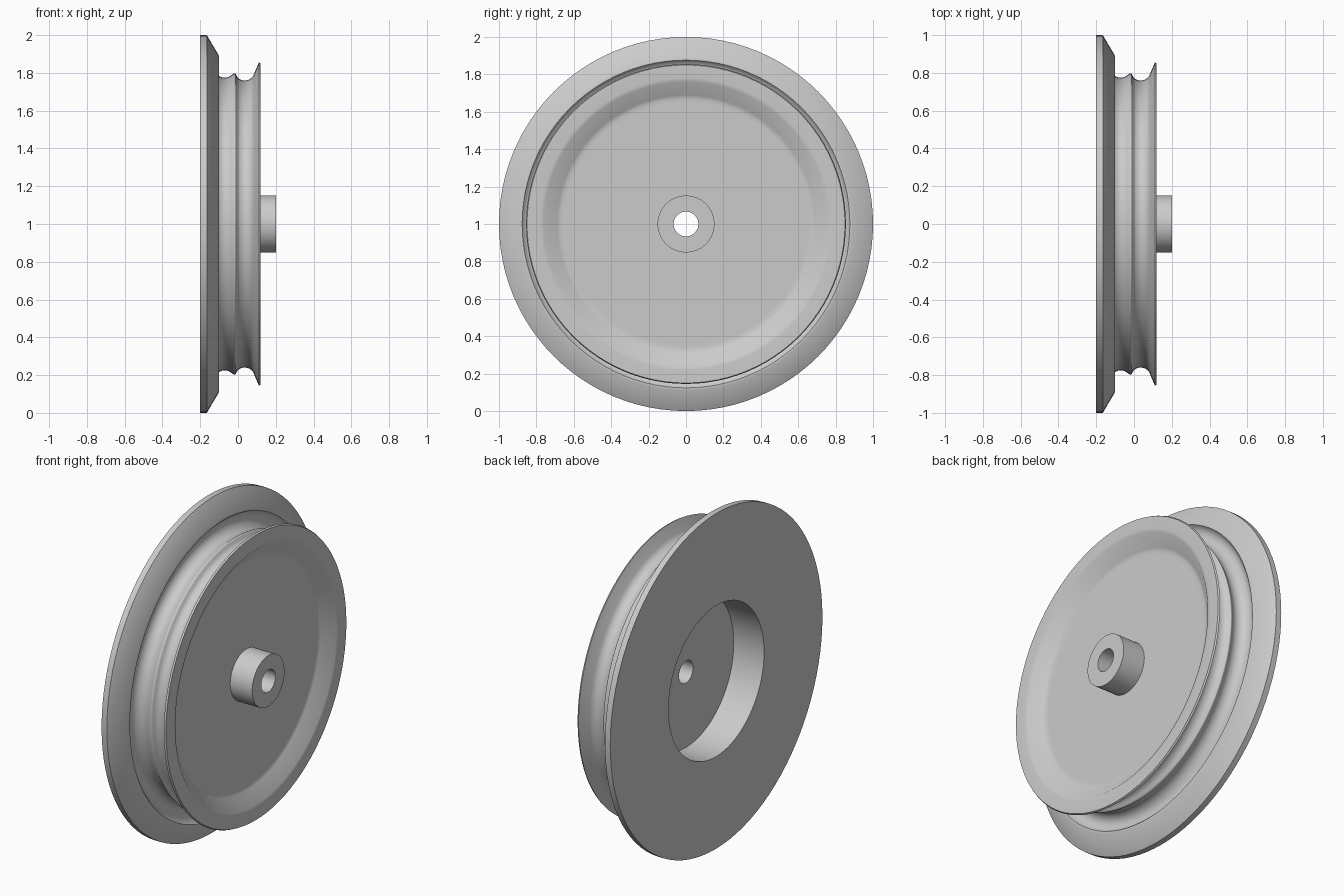
import bpy, bmesh
from math import cos, sin, pi, radians

SEGMENTS = 96
AXLE_HEIGHT = 1.0
BORE = 0.066
HUB_RADIUS = 0.152
FLOOR = 0.055      # sunken front face of the web

cube = bpy.data.objects.get("Cube")
if cube:
    bpy.data.objects.remove(cube, do_unlink=True)

grey = bpy.data.materials.new("plain_grey")
grey.use_nodes = True
grey.diffuse_color = (0.6, 0.6, 0.6, 1)
grey.node_tree.nodes["Principled BSDF"].inputs["Base Color"].default_value = (0.6, 0.6, 0.6, 1)


def arc(x, r, radius, start, end, steps):
    """Points of a circular groove in the (axis, radius) profile plane."""
    angles = [radians(start + (end - start) * i / steps) for i in range(steps + 1)]
    return [(x + radius * cos(a), r + radius * sin(a)) for a in angles]


def lathe(name, profile, closed):
    """Turn an (axis, radius) profile around the x axis."""
    bm = bmesh.new()
    rings = []
    for x, r in profile:
        rings.append([bm.verts.new((x, r * cos(2 * pi * i / SEGMENTS), r * sin(2 * pi * i / SEGMENTS)))
                      for i in range(SEGMENTS)])
    pairs = list(zip(rings, rings[1:]))
    if closed:
        pairs.append((rings[-1], rings[0]))
    for a, b in pairs:
        for i in range(SEGMENTS):
            j = (i + 1) % SEGMENTS
            bm.faces.new((a[i], b[i], b[j], a[j]))
    bmesh.ops.recalc_face_normals(bm, faces=bm.faces)
    mesh = bpy.data.meshes.new(name)
    bm.to_mesh(mesh)
    bm.free()
    mesh.shade_smooth()
    mesh.set_sharp_from_angle(angle=radians(50))
    mesh.materials.append(grey)
    obj = bpy.data.objects.new(name, mesh)
    obj.location.z = AXLE_HEIGHT
    bpy.context.collection.objects.link(obj)
    return obj


# Back recess, flat back and bevelled flange
back = [(0, BORE), (0, 0.45), (-0.2, 0.45), (-0.2, 1), (-0.165, 1), (-0.1, 0.89)]

# Undercut groove beside the flange, rounded ridge, second groove
tread = arc(-0.07, 0.83, 0.055, 123, 295, 14)
tread += [(-0.025, 0.795), (-0.019, 0.798), (-0.014, 0.797), (-0.009, 0.789)]
tread += arc(0.035, 0.813, 0.053, 225, 335, 10)
tread += [(0.11, 0.855)]

# Front rim and the dished web
front = [(0.12, 0.85), (0.12, 0.78), (0.118, 0.76), (0.06, 0.69),
         (FLOOR, 0.67), (FLOOR, 0.65), (FLOOR, BORE)]

lathe("wheel_body", back + tread + front, closed=True)

# Tubular hub standing on the web
lathe("hub", [(FLOOR, HUB_RADIUS), (0.2, HUB_RADIUS), (0.2, BORE), (FLOOR, BORE)], closed=False)
